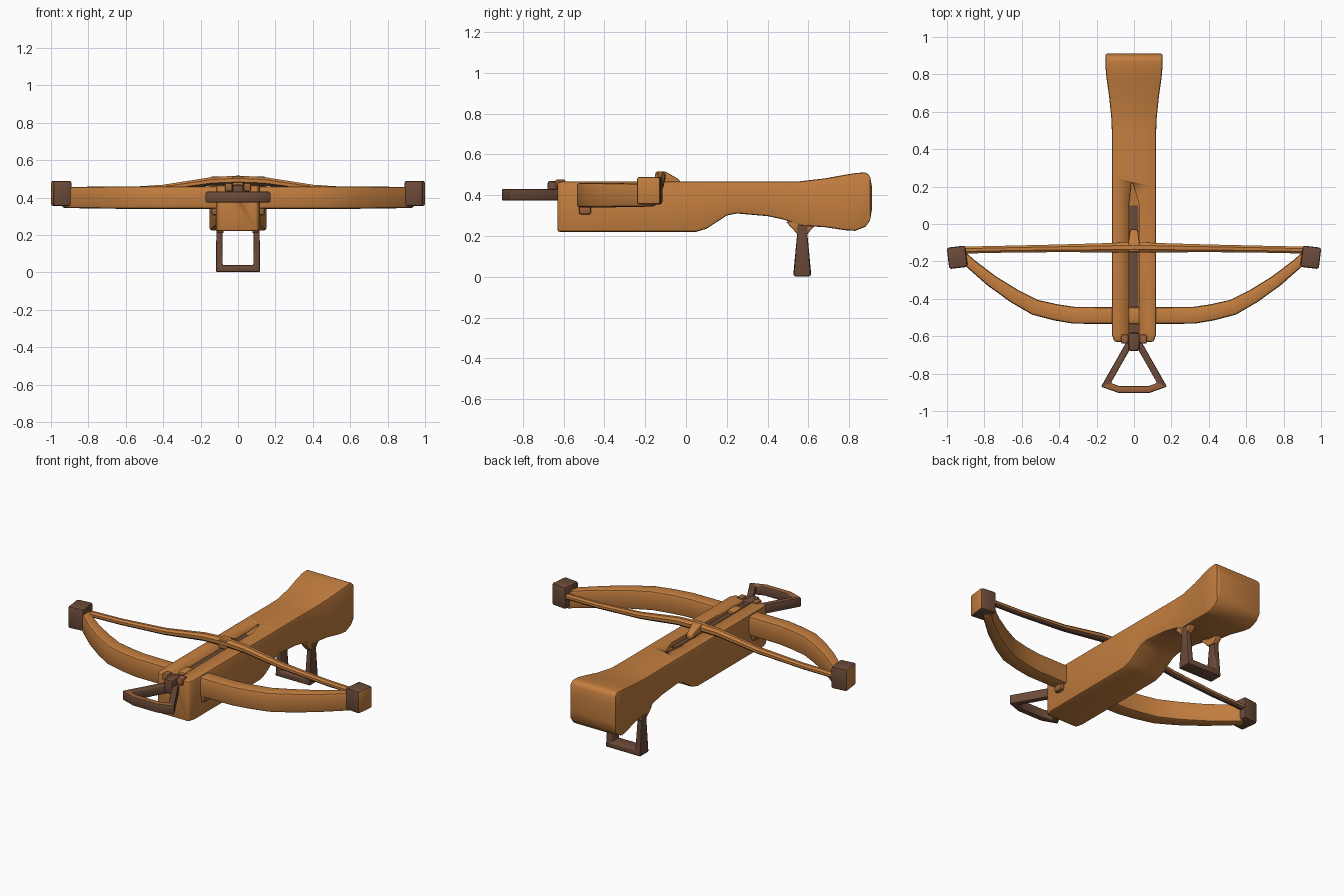
import bpy, bmesh, math
from mathutils import Vector

old = bpy.data.objects.get("Cube")
if old:
    bpy.data.objects.remove(old)


def material(name, rgb):
    m = bpy.data.materials.new(name)
    m.use_nodes = True
    m.diffuse_color = (*rgb, 1)
    m.node_tree.nodes["Principled BSDF"].inputs["Base Color"].default_value = (*rgb, 1)
    return m


WOOD = material("warm wood", (0.55, 0.21, 0.05))
BROWN = material("mid brown", (0.33, 0.125, 0.045))
DARK = material("dark brown", (0.15, 0.07, 0.042))
UP, BACK = Vector((0, 0, 1)), Vector((0, 1, 0))


def finish(name, bm, mats, bevel=0, rule=None):
    """Turn a bmesh into a smooth-shaded object; rule picks a material from each normal."""
    bmesh.ops.recalc_face_normals(bm, faces=bm.faces)
    bm.normal_update()
    if rule:
        for f in bm.faces:
            f.material_index = rule(f)
    mesh = bpy.data.meshes.new(name)
    bm.to_mesh(mesh)
    bm.free()
    for m in mats:
        mesh.materials.append(m)
    ob = bpy.data.objects.new(name, mesh)
    bpy.context.collection.objects.link(ob)
    bpy.ops.object.select_all(action="DESELECT")
    ob.select_set(True)
    bpy.context.view_layer.objects.active = ob
    if bevel:
        mod = ob.modifiers.new("soft edges", "BEVEL")
        mod.width, mod.segments = bevel, 2
        mod.angle_limit = math.radians(40)
        bpy.ops.object.modifier_apply(modifier=mod.name)
    bpy.ops.object.shade_smooth_by_angle(angle=math.radians(40))
    return ob


def sweep(name, path, mats, axis=UP, sides=4, closed=False, bevel=0, rule=None):
    """Sweep a section along (point, half width, half height) stations with mitred corners."""
    bm = bmesh.new()
    pts = [Vector(p[0]) for p in path]
    n, rings = len(pts), []
    grow = math.sqrt(2) if sides == 4 else 1
    for i, (_, w, h) in enumerate(path):
        before = pts[i] - pts[i - 1] if i or closed else pts[1] - pts[0]
        after = pts[(i + 1) % n] - pts[i] if i < n - 1 or closed else before
        t = (before.normalized() + after.normalized()).normalized()
        u = t.cross(axis).normalized()
        miter = 1 / max(t.dot(before.normalized()), 0.4)
        ring = []
        for k in range(sides):
            a = math.tau * (k + 0.5) / sides
            ring.append(bm.verts.new(pts[i] + u * w * miter * grow * math.cos(a)
                                     + axis * h * grow * math.sin(a)))
        rings.append(ring)
    for i in range(n if closed else n - 1):
        a, b = rings[i], rings[(i + 1) % n]
        for k in range(sides):
            j = (k + 1) % sides
            bm.faces.new((a[k], a[j], b[j], b[k]))
    if not closed:
        bm.faces.new(rings[0])
        bm.faces.new(rings[-1])
    return finish(name, bm, mats, bevel, rule)


def box(name, centre, size, mats, bevel=0.01, rule=None):
    bm = bmesh.new()
    bmesh.ops.create_cube(bm, size=1)
    bmesh.ops.scale(bm, vec=size, verts=bm.verts)
    bmesh.ops.translate(bm, vec=centre, verts=bm.verts)
    return finish(name, bm, mats, bevel, rule)


def both_ways(half):
    """Mirror stations that run from x = 0 outwards."""
    return [((-p[0], p[1], p[2]), w, h) for p, w, h in half[:0:-1]] + half


# Stock: y, bottom, top, half width
stations = [(-0.63, 0.22, 0.465, 0.105), (-0.59, 0.22, 0.468, 0.118), (0.05, 0.22, 0.468, 0.118),
            (0.1, 0.235, 0.468, 0.118), (0.2, 0.3, 0.468, 0.118), (0.25, 0.31, 0.468, 0.118),
            (0.4, 0.297, 0.468, 0.118), (0.48, 0.28, 0.468, 0.118), (0.56, 0.25, 0.468, 0.12),
            (0.68, 0.243, 0.482, 0.133), (0.78, 0.228, 0.5, 0.147), (0.83, 0.225, 0.508, 0.151),
            (0.88, 0.245, 0.512, 0.152), (0.902, 0.275, 0.495, 0.152), (0.912, 0.33, 0.44, 0.15)]
stock = sweep("stock", [((0, y, (b + t) / 2), w, (t - b) / 2) for y, b, t, w in stations],
              [WOOD], bevel=0.014)

# Bolt channel cut into the top of the stock, tapering to a point
cutter = sweep("channel_cutter", [((0, -0.7, 0.48), 0.028, 0.04), ((0, 0.1, 0.48), 0.028, 0.04),
                                  ((-0.01, 0.22, 0.49), 0.004, 0.03)], [WOOD])
cut = stock.modifiers.new("channel", "BOOLEAN")
cut.operation, cut.object, cut.solver = "DIFFERENCE", cutter, "EXACT"
bpy.context.view_layer.objects.active = stock
bpy.ops.object.modifier_apply(modifier=cut.name)
bpy.data.objects.remove(cutter)
box("channel_floor", (0, -0.26, 0.442), (0.05, 0.72, 0.008), [DARK], 0)

# Bow limbs, one swept piece through the stock
limb = [((0, -0.49, 0.4), 0.045, 0.06), ((0.32, -0.488, 0.4), 0.045, 0.06),
        ((0.42, -0.472, 0.4), 0.044, 0.06), ((0.53, -0.445, 0.4), 0.042, 0.06),
        ((0.64, -0.385, 0.4), 0.038, 0.06), ((0.76, -0.305, 0.4), 0.033, 0.058),
        ((0.87, -0.215, 0.4), 0.028, 0.057), ((0.93, -0.16, 0.4), 0.026, 0.055)]
sweep("bow", both_ways(limb), [WOOD], bevel=0.014)

# Limb tips, with wooden outer ends
for side, label in ((1, "left"), (-1, "right")):
    tip = box(label + "_bow_tip", (0, 0, 0), (0.1, 0.115, 0.135), [DARK, WOOD], 0.012,
              lambda f: 1 if f.normal.x * side > 0.6 else 0)
    tip.location = (side * 0.945, -0.178, 0.422)
    tip.rotation_euler.z = side * -0.12
    # Fillet under each limb root
    box(label + "_limb_bracket", (side * 0.125, -0.495, 0.33), (0.035, 0.06, 0.05), [BROWN], 0.012)

# Bowstring: wood coloured above, dark below
string = [((0, -0.125, 0.493), 0.03, 0.026), ((0.14, -0.127, 0.487), 0.027, 0.024),
          ((0.4, -0.13, 0.45), 0.022, 0.02), ((0.7, -0.135, 0.432), 0.02, 0.018),
          ((0.93, -0.14, 0.428), 0.02, 0.018)]
sweep("bowstring", both_ways(string), [WOOD, DARK], sides=8,
      rule=lambda f: 1 if f.normal.z < -0.2 else 0)

# Catch holding the string and its sloping tail
sweep("string_catch", [((0, -0.15, 0.485), 0.03, 0.03), ((0, -0.1, 0.485), 0.03, 0.03),
                       ((0, -0.03, 0.46), 0.02, 0.015)], [WOOD], bevel=0.008)

# Foot stirrup with its mount on the nose
corners = [(-0.025, -0.64), (0.025, -0.64), (0.15, -0.86), (0.08, -0.885), (-0.08, -0.885),
           (-0.15, -0.86)]
sweep("stirrup", [((x, y, 0.402), 0.018, 0.029) for x, y in corners], [DARK, BROWN],
      closed=True, bevel=0.008,
      rule=lambda f: 1 if f.normal.z > 0.5 and f.calc_center_median().y < -0.84 else 0)
box("stirrup_mount", (0, -0.63, 0.425), (0.06, 0.1, 0.09), [DARK], 0.015)
for x in (-0.05, 0.05):
    box("nose_lug", (x, -0.615, 0.455), (0.04, 0.05, 0.045), [BROWN], 0.01)

# Grip loop under the butt: half width across, half depth along the stock
grip = [((-0.1, 0.57, 0.27), 0.016, 0.032), ((-0.1, 0.57, 0.2), 0.016, 0.026),
        ((-0.1, 0.57, 0.02), 0.018, 0.042), ((0.1, 0.57, 0.02), 0.018, 0.042),
        ((0.1, 0.57, 0.2), 0.016, 0.026), ((0.1, 0.57, 0.27), 0.016, 0.032)]
sweep("grip_loop", grip, [DARK], axis=BACK, bevel=0.007)
for x in (-0.095, 0.095):
    sweep("grip_root", [((x, 0.57, 0.21), 0.018, 0.025), ((x, 0.57, 0.27), 0.022, 0.08)],
          [WOOD], axis=BACK, bevel=0.006)
